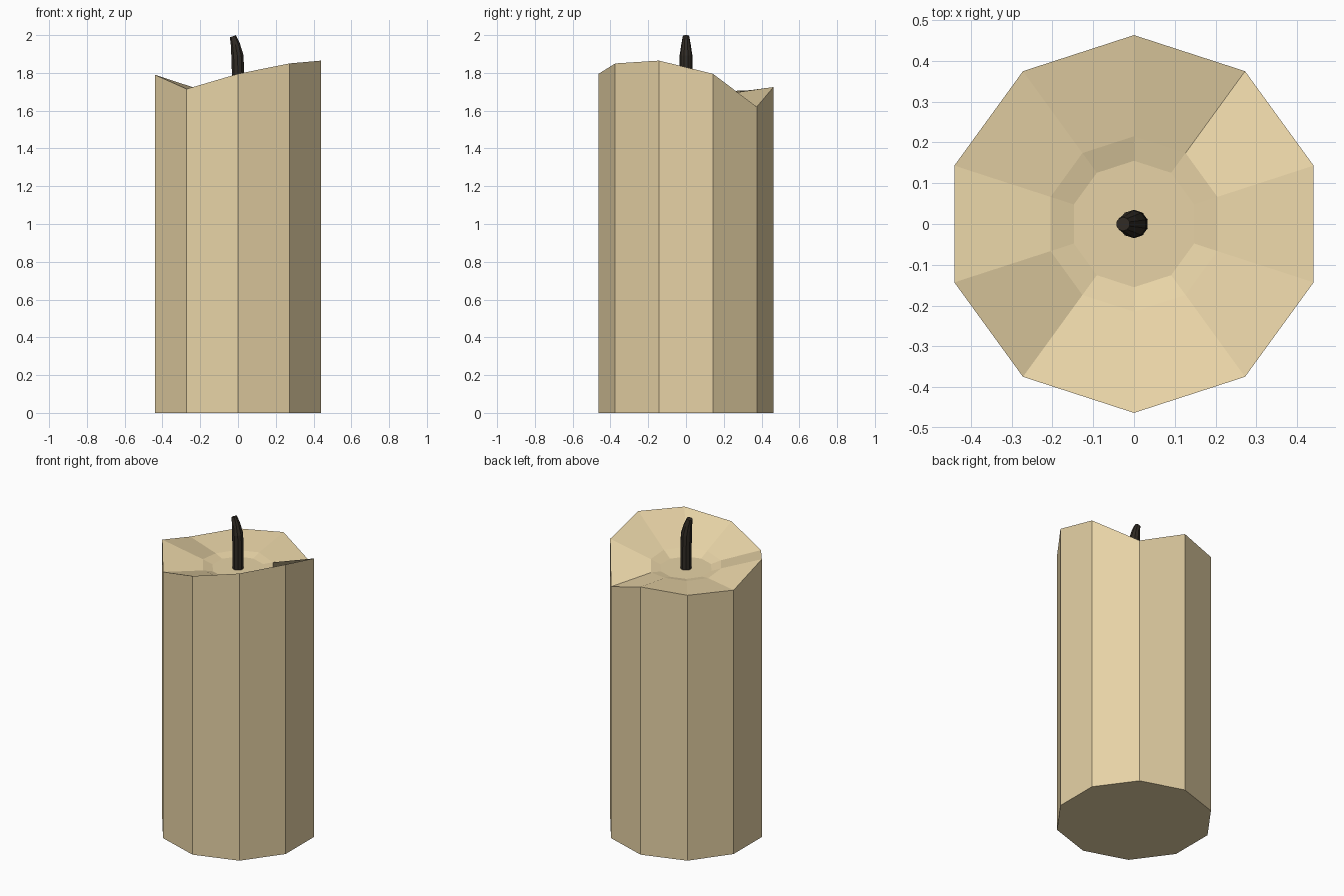
import bpy, bmesh
from math import cos, sin, radians

if "Cube" in bpy.data.objects:
    bpy.data.objects.remove(bpy.data.objects["Cube"])


def material(name, rgb):
    m = bpy.data.materials.new(name)
    m.diffuse_color = (*rgb, 1)
    m.use_nodes = True
    m.node_tree.nodes["Principled BSDF"].inputs["Base Color"].default_value = m.diffuse_color
    return m


def loft(name, rings, mat):
    """Skin a list of point rings and cap both ends."""
    bm = bmesh.new()
    loops = [[bm.verts.new(p) for p in ring] for ring in rings]
    n = len(loops[0])
    for a, b in zip(loops, loops[1:]):
        for i in range(n):
            j = (i + 1) % n
            bm.faces.new((a[i], a[j], b[j], b[i]))
    bm.faces.new(loops[0][::-1])
    bm.faces.new(loops[-1])
    bmesh.ops.recalc_face_normals(bm, faces=bm.faces)
    me = bpy.data.meshes.new(name)
    bm.to_mesh(me)
    bm.free()
    me.materials.append(mat)
    ob = bpy.data.objects.new(name, me)
    bpy.context.collection.objects.link(ob)
    return ob


ANGLES = [radians(90 + 36 * k) for k in range(10)]

# Wax body: uneven melted rim, sloping into a shallow pool
RIM = [1.725, 1.71, 1.70, 1.79, 1.715, 1.795, 1.85, 1.865, 1.795, 1.62]


def ring(r, heights):
    return [(r * cos(a), r * sin(a), z) for a, z in zip(ANGLES, heights)]


loft("candle_body", [
    ring(0.463, [0] * 10),
    ring(0.463, RIM),
    ring(0.215, [1.692 + 0.14 * (z - 1.75) for z in RIM]),
    ring(0.155, [1.672] * 10),
], material("wax", (0.80, 0.65, 0.38)))

# Wick: tapering and bending toward -x; (centre x, z, radius, tilt)
WICK = [(0, 1.65, 0.035, 0), (0, 1.80, 0.034, 0), (-0.003, 1.89, 0.034, 0.1),
        (-0.014, 1.95, 0.025, 0.25), (-0.027, 1.994, 0.017, 0.35)]
loft("wick", [[(x + r * cos(a), r * sin(a), z + t * r * cos(a)) for a in ANGLES]
              for x, z, r, t in WICK], material("charred_wick", (0.03, 0.024, 0.018)))
